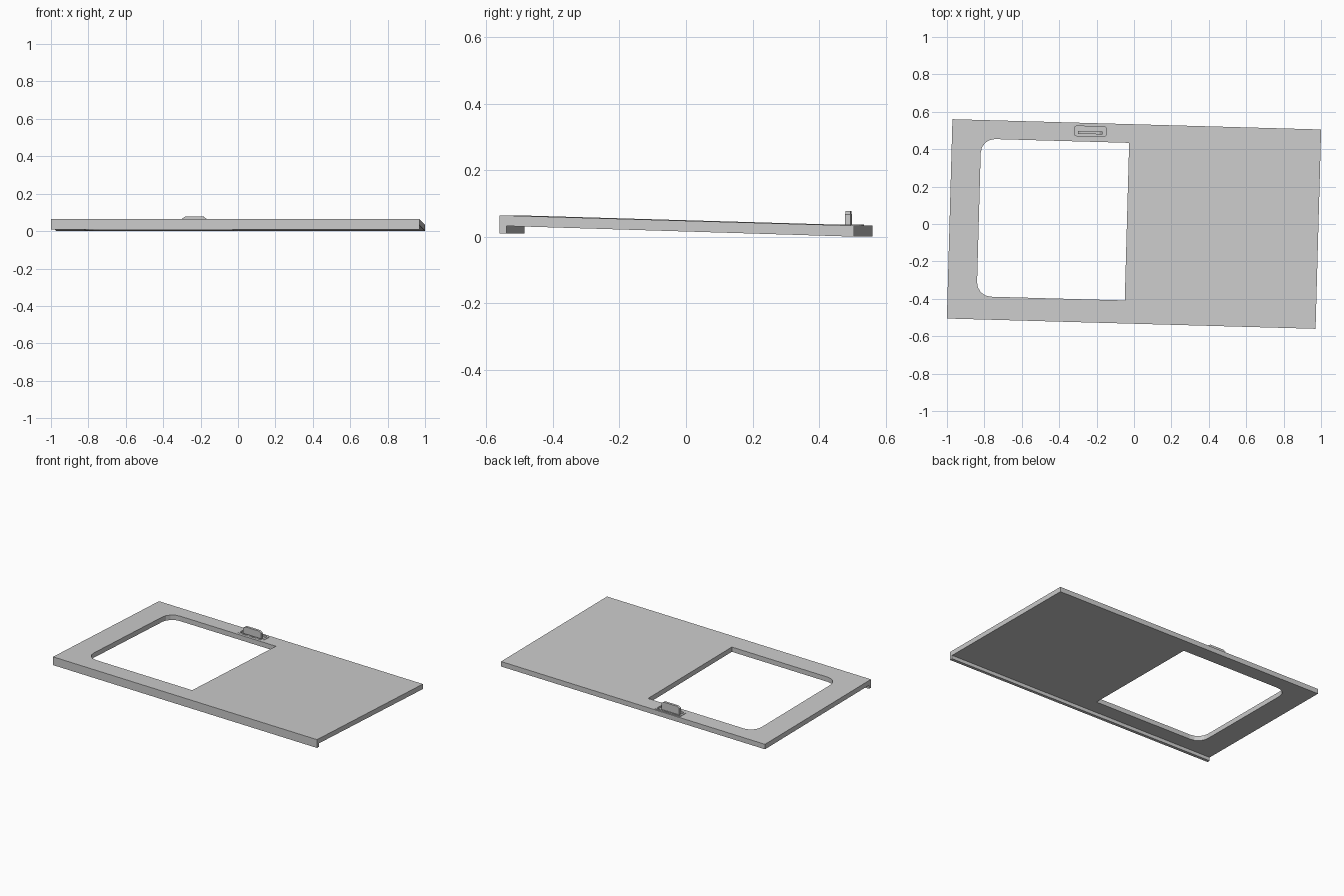
import bpy, bmesh, math
from mathutils import Matrix

if "Cube" in bpy.data.objects:
    bpy.data.objects.remove(bpy.data.objects["Cube"], do_unlink=True)

TURN = Matrix.Rotation(math.radians(-1.6), 4, 'Z')

grey = bpy.data.materials.new("light_grey")
grey.use_nodes = True
grey.diffuse_color = (0.6, 0.6, 0.6, 1)
grey.node_tree.nodes["Principled BSDF"].inputs["Base Color"].default_value = (0.6, 0.6, 0.6, 1)


def extrude(name, points, offset):
    """Closed prism from an outline of 3D points, swept along offset."""
    bm = bmesh.new()
    face = bm.faces.new([bm.verts.new(p) for p in points])
    out = bmesh.ops.extrude_face_region(bm, geom=[face])
    verts = [v for v in out["geom"] if isinstance(v, bmesh.types.BMVert)]
    bmesh.ops.translate(bm, verts=verts, vec=offset)
    bmesh.ops.recalc_face_normals(bm, faces=bm.faces)
    bm.transform(TURN)
    mesh = bpy.data.meshes.new(name)
    bm.to_mesh(mesh)
    bm.free()
    mesh.materials.append(grey)
    obj = bpy.data.objects.new(name, mesh)
    bpy.context.collection.objects.link(obj)
    return obj


def rounded(x0, x1, y0, y1, r_left, r_right, steps=4):
    """Rounded rectangle outline with separate left and right corner radii."""
    pts = []
    corners = [(x1, y1, r_right, 0), (x0, y1, r_left, 90),
               (x0, y0, r_left, 180), (x1, y0, r_right, 270)]
    for x, y, r, start in corners:
        cx = x - r if x == x1 else x + r
        cy = y - r if y == y1 else y + r
        for i in range(steps + 1 if r else 1):
            a = math.radians(start + 90 * i / steps)
            pts.append((cx + r * math.cos(a), cy + r * math.sin(a)))
    return pts


def block(name, outline, z0, z1):
    return extrude(name, [(x, y, z0) for x, y in outline], (0, 0, z1 - z0))


def cut(target, cutter):
    mod = target.modifiers.new("cut", 'BOOLEAN')
    mod.operation = 'DIFFERENCE'
    mod.solver = 'EXACT'
    mod.object = cutter
    bpy.context.view_layer.objects.active = target
    bpy.ops.object.modifier_apply(modifier=mod.name)
    bpy.data.objects.remove(cutter, do_unlink=True)


# Sloping top with the front lip, as one side profile swept across the width
HALF_W, HALF_D = 0.986, 0.533
profile = [(-HALF_D, 0.064), (HALF_D, 0.033), (HALF_D, 0.0),
           (-HALF_D + 0.02, 0.032), (-HALF_D + 0.02, 0.009), (-HALF_D, 0.009)]
slab = extrude("sloping_top", [(-HALF_W, y, z) for y, z in profile], (2 * HALF_W, 0, 0))

# Large opening, rounded on its outer side only
cut(slab, block("opening_cutter", rounded(-0.83, -0.038, -0.41, 0.433, 0.075, 0), -0.1, 0.2))

# Shallow pull dish let into the back edge
CX, CY = -0.247, 0.489


def dish_outline(hx, hy, r):
    return rounded(CX - hx, CX + hx, CY - hy, CY + hy, r, r)


cut(slab, block("dish_cutter", dish_outline(0.09, 0.03, 0.012), 0.02, 0.1))
dish = block("pull_dish", dish_outline(0.098, 0.038, 0.018), 0.012, 0.037)
cut(dish, block("recess_cutter", dish_outline(0.084, 0.026, 0.01), 0.025, 0.1))

# Upright finger tab with bevelled top corners
tab = [(-0.066, 0.02), (0.066, 0.02), (0.066, 0.066), (0.05, 0.077),
       (-0.05, 0.077), (-0.066, 0.066)]
extrude("finger_tab", [(CX + x, 0.474, z) for x, z in tab], (0, 0.016, 0))
